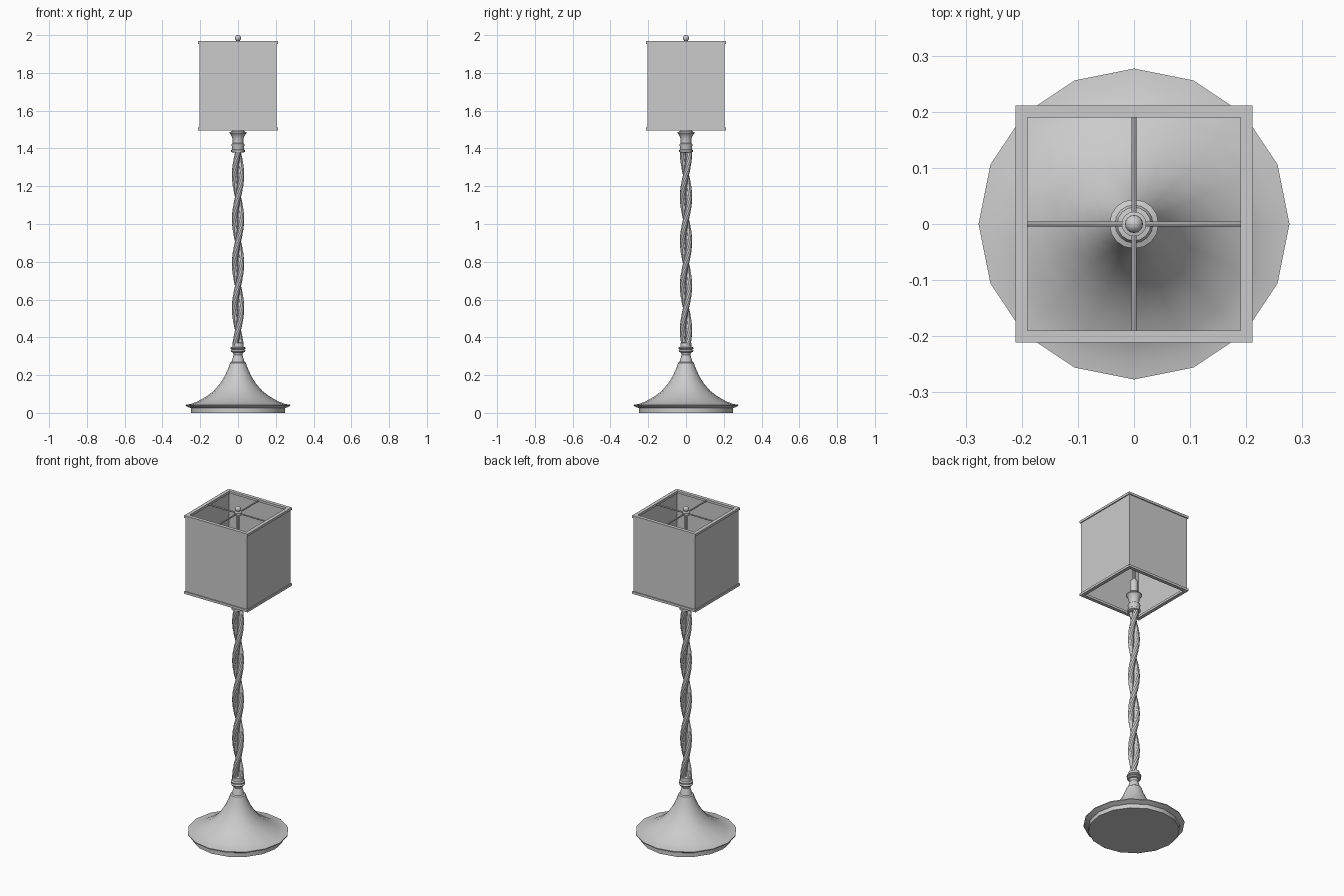
import bpy, bmesh, math
from mathutils import Vector, Matrix

cube = bpy.data.objects.get("Cube")
if cube:
    bpy.data.objects.remove(cube, do_unlink=True)

grey = bpy.data.materials.new("plain grey")
grey.use_nodes = True
grey.diffuse_color = (0.6, 0.6, 0.6, 1)
grey.node_tree.nodes["Principled BSDF"].inputs["Base Color"].default_value = (0.6, 0.6, 0.6, 1)


def finish(name, bm, smooth=True):
    """Turn a bmesh into a named object with the grey material."""
    bmesh.ops.recalc_face_normals(bm, faces=bm.faces)
    mesh = bpy.data.meshes.new(name)
    bm.to_mesh(mesh)
    bm.free()
    mesh.materials.append(grey)
    obj = bpy.data.objects.new(name, mesh)
    bpy.context.collection.objects.link(obj)
    if smooth:
        bpy.ops.object.select_all(action='DESELECT')
        obj.select_set(True)
        bpy.context.view_layer.objects.active = obj
        bpy.ops.object.shade_smooth_by_angle(angle=math.radians(35))
    return obj


def skin(bm, rings):
    """Join rings of vertices into a tube with capped ends."""
    n = len(rings[0])
    for a, b in zip(rings, rings[1:]):
        for i in range(n):
            j = (i + 1) % n
            bm.faces.new((a[i], a[j], b[j], b[i]))
    bm.faces.new(rings[0])
    bm.faces.new(rings[-1])


def lathe(name, profile, sides=16):
    """Turn a (radius, height) profile around the z axis."""
    bm = bmesh.new()
    turn = 2 * math.pi / sides
    skin(bm, [[bm.verts.new((r * math.cos(i * turn), r * math.sin(i * turn), z))
               for i in range(sides)] for r, z in profile])
    return finish(name, bm)


def square_frame(name, outer, inner, bottom, top):
    """Square ring of four mitred walls, open in the middle."""
    bm = bmesh.new()
    section = [(outer, bottom), (outer, top), (inner, top), (inner, bottom)]
    corners = [(1, 1), (-1, 1), (-1, -1), (1, -1)]
    rings = [[bm.verts.new((x * h, y * h, z)) for h, z in section] for x, y in corners]
    for k in range(4):
        a, b = rings[k], rings[(k + 1) % 4]
        for i in range(4):
            j = (i + 1) % 4
            bm.faces.new((a[i], a[j], b[j], b[i]))
    return finish(name, bm, smooth=False)


# Flared foot with a stepped edge
lathe("base", [
    (0.25, 0), (0.25, 0.025), (0.262, 0.03), (0.277, 0.038), (0.277, 0.043),
    (0.25, 0.047), (0.215, 0.06), (0.17, 0.085), (0.13, 0.115), (0.095, 0.155),
    (0.07, 0.195), (0.05, 0.24), (0.042, 0.265), (0.034, 0.27), (0.03, 0.285),
    (0.022, 0.31)])

# Turned collar under the twisted stem
lathe("lower_collar", [
    (0.022, 0.305), (0.027, 0.32), (0.036, 0.322), (0.039, 0.328), (0.036, 0.334),
    (0.033, 0.336), (0.04, 0.34), (0.04, 0.346), (0.03, 0.35), (0.029, 0.37),
    (0.024, 0.373)])

# Two strands wound around each other
HALF_TURN, WIDEST, START, END = 0.235, 1.26, 0.36, 1.395
for side, name in enumerate(("stem_strand_a", "stem_strand_b")):
    bm = bmesh.new()
    steps, sides, coil, thick = 100, 10, 0.0165, 0.016
    rings = []
    for s in range(steps + 1):
        z = START + (END - START) * s / steps
        rate = math.pi / HALF_TURN
        angle = (z - WIDEST) * rate + side * math.pi
        out = Vector((math.cos(angle), math.sin(angle), 0))
        along = Vector((-coil * rate * out.y, coil * rate * out.x, 1)).normalized()
        across = along.cross(out)
        centre = out * coil + Vector((0, 0, z))
        rings.append([bm.verts.new(centre + thick * (
            out * math.cos(t) + across * math.sin(t)))
            for t in (2 * math.pi * i / sides for i in range(sides))])
    skin(bm, rings)
    finish(name, bm)

# Flared cup at the top of the stem
lathe("upper_collar", [
    (0.026, 1.378), (0.036, 1.382), (0.036, 1.392), (0.032, 1.395), (0.033, 1.412),
    (0.035, 1.416), (0.034, 1.424), (0.028, 1.428), (0.028, 1.44), (0.031, 1.458),
    (0.038, 1.474), (0.044, 1.48), (0.044, 1.486), (0.034, 1.49), (0.03, 1.498),
    (0.02, 1.5)])

# Lamp socket and rod inside the shade
lathe("socket", [(0.02, 1.495), (0.022, 1.5), (0.022, 1.57), (0.016, 1.58)])
lathe("centre_rod", [(0.008, 1.575), (0.008, 1.96)], 10)

# Shade walls with a raised rim at each end
square_frame("shade", 0.205, 0.2, 1.5, 1.96)
for name, z in (("shade_lower_rim", 1.496), ("shade_upper_rim", 1.954)):
    square_frame(name, 0.211, 0.19, z, z + 0.014)

# Crossed bars that carry the shade
for name, axis in (("spider_bar_x", 'Y'), ("spider_bar_y", 'X')):
    bm = bmesh.new()
    bmesh.ops.create_cone(
        bm, cap_ends=True, segments=8, radius1=0.0045, radius2=0.0045, depth=0.39,
        matrix=Matrix.Translation((0, 0, 1.958)) @ Matrix.Rotation(math.pi / 2, 4, axis))
    finish(name, bm)

# Washer, neck and ball on top
lathe("finial_washer", [(0.022, 1.95), (0.022, 1.966), (0.01, 1.969), (0.007, 1.975)])
bm = bmesh.new()
bmesh.ops.create_uvsphere(bm, u_segments=16, v_segments=10, radius=0.016,
                          matrix=Matrix.Translation((0, 0, 1.984)))
finish("finial_ball", bm)
